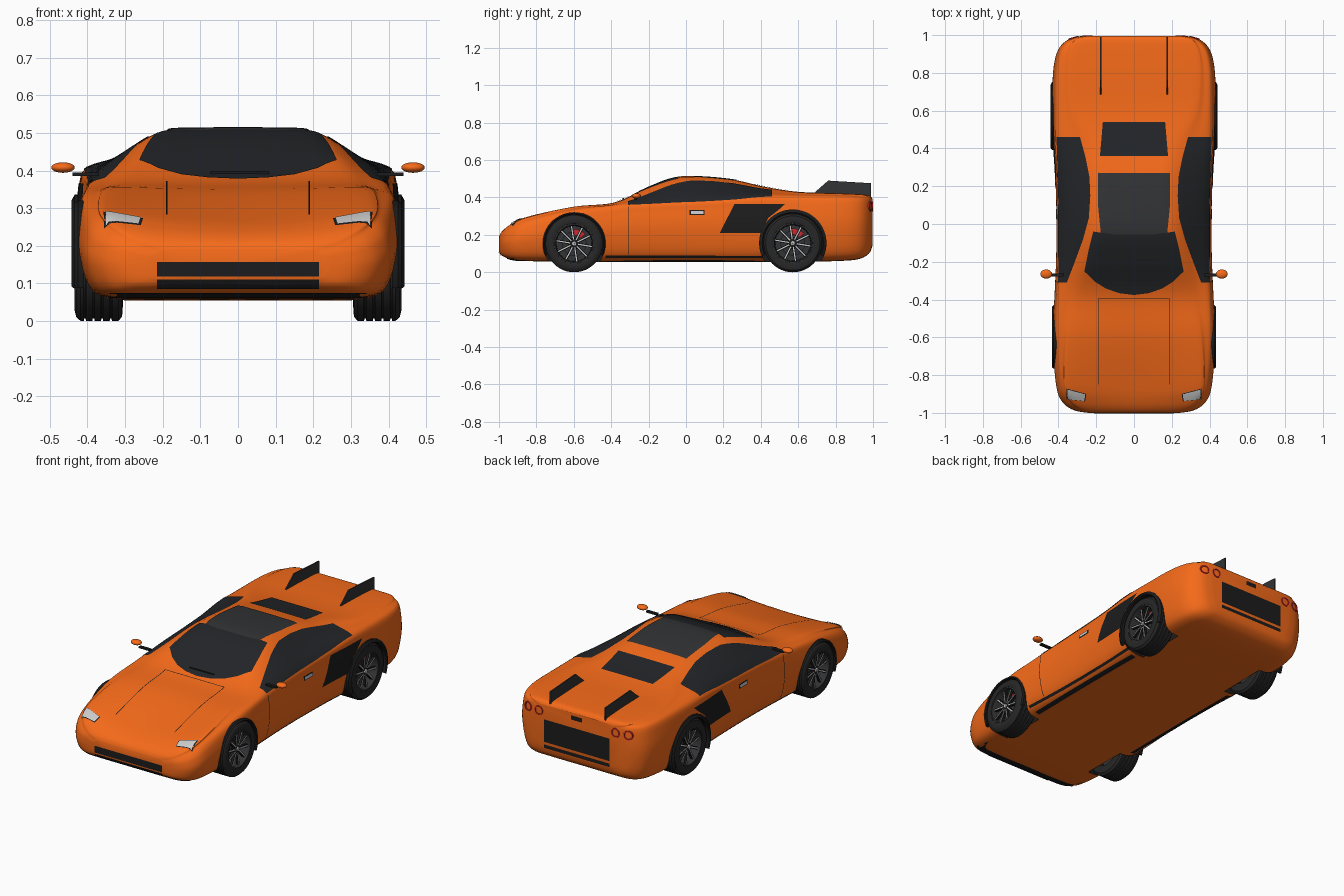
import bpy, bmesh, math
from mathutils import Vector, Matrix
from mathutils.bvhtree import BVHTree

if "Cube" in bpy.data.objects:
    bpy.data.objects.remove(bpy.data.objects["Cube"])

def material(name, r, g, b):
    m = bpy.data.materials.new(name)
    m.diffuse_color = (r, g, b, 1)
    m.use_nodes = True
    m.node_tree.nodes["Principled BSDF"].inputs["Base Color"].default_value = m.diffuse_color
    return m

ORANGE = material("orange_paint", .92, .145, .01)
BLACK = material("black_trim", .012, .012, .013)
GLASS = material("dark_glass", .016, .018, .021)
ROOF = material("roof_grey", .032, .033, .035)
RUBBER = material("rubber", .02, .02, .02)
SILVER = material("silver", .55, .56, .58)
RED = material("red", .6, .02, .025)

def make(name, bm, mat, angle=35):
    me = bpy.data.meshes.new(name)
    bm.to_mesh(me)
    bm.free()
    ob = bpy.data.objects.new(name, me)
    bpy.context.collection.objects.link(ob)
    me.materials.append(mat)
    smooth(ob, angle)
    return ob

def smooth(ob, angle=35):
    bpy.ops.object.select_all(action='DESELECT')
    ob.select_set(True)
    bpy.context.view_layer.objects.active = ob
    bpy.ops.object.shade_smooth_by_angle(angle=math.radians(angle))

def spline(pts, n, closed=False):
    out, c = [], len(pts)
    for i in range(c if closed else c - 1):
        k = [(i + d) % c if closed else min(max(i + d, 0), c - 1) for d in (-1, 0, 1, 2)]
        a, b, d, e = (pts[j] for j in k)
        for s in range(n):
            t = s / n
            out.append(tuple(.5 * (2*q + (r-p)*t + (2*p-5*q+4*r-u)*t*t + (3*q-p-3*r+u)*t**3)
                             for p, q, r, u in zip(a, b, d, e)))
    return out if closed else out + [pts[-1]]

def box(bm, size, matrix):
    bmesh.ops.create_cube(bm, size=1, matrix=matrix @ Matrix.Diagonal((*size, 1)))

# Body stations: y, bottom, top, half width, shoulder height, roof half width, hood dip
stations = [
    (-1, .11, .19, .24, .175, .18, 0), (-.985, .09, .218, .32, .195, .25, .004),
    (-.94, .07, .256, .38, .225, .315, .014), (-.85, .06, .298, .412, .268, .35, .024),
    (-.6, .057, .352, .43, .328, .335, .01), (-.38, .055, .374, .42, .355, .29, 0),
    (-.2, .055, .455, .412, .372, .24, 0), (-.07, .055, .503, .41, .38, .21, 0),
    (.05, .055, .512, .41, .385, .20, 0), (.25, .055, .495, .415, .395, .19, 0),
    (.42, .055, .457, .425, .405, .22, 0), (.6, .057, .430, .43, .402, .31, 0),
    (.8, .06, .423, .428, .40, .33, 0), (.92, .07, .418, .402, .395, .32, 0),
    (.978, .10, .412, .345, .385, .29, 0), (.996, .14, .395, .275, .37, .23, 0)]

def section(zb, zt, w, zs, wt, dip):
    h, r = zs - zb, zt - zs
    half = [(0, zb), (.55*w, zb), (.82*w, zb + .02*h), (.94*w, zb + .16*h), (w, zb + .55*h),
            (.985*w, zb + .85*h), (.95*w, zs), ((.95*w + wt)/2, zs + .53*r),
            (wt, zt - .06*r), (.5*wt, zt - .01*r - .7*dip), (0, zt - dip)]
    return spline(half + [(-x, z) for x, z in half[-2:0:-1]], 4, True)

bm = bmesh.new()
rings = [[bm.verts.new((x, y, z)) for x, z in section(*p)] for y, *p in spline(stations, 5)]
for a, b in zip(rings, rings[1:]):
    for i in range(len(a)):
        j = (i + 1) % len(a)
        bm.faces.new((a[i], a[j], b[j], b[i]))
bm.faces.new(rings[0])
bm.faces.new(rings[-1])
bmesh.ops.recalc_face_normals(bm, faces=bm.faces)
surface = BVHTree.FromBMesh(bm)
body = make("car_body", bm, ORANGE)

# Wheel wells cut out of the body, dark inside: y, tyre radius, arch radius, lip offset, tag
WHEELS = ((-.598, .153, .168, -.009, "front"), (.571, .156, .180, 0, "rear"))
cutters = []
for y, r, arch, off, tag in WHEELS:
    for s in (1, -1):
        bm = bmesh.new()
        bmesh.ops.create_cone(bm, cap_ends=True, segments=48, radius1=arch - .002, radius2=arch - .002, depth=.3,
                              matrix=Matrix.Translation((s*.44, y, r)) @ Matrix.Rotation(math.pi/2, 4, 'Y'))
        cut = make("well_cutter", bm, BLACK)
        cut.hide_render = True
        cutters.append(cut)
        mod = body.modifiers.new("well", 'BOOLEAN')
        mod.object, mod.operation, mod.solver = cut, 'DIFFERENCE', 'EXACT'
        mod.material_mode = 'TRANSFER'
bpy.context.view_layer.update()
cut_mesh = bpy.data.meshes.new_from_object(body.evaluated_get(bpy.context.evaluated_depsgraph_get()))
body.modifiers.clear()
body.data = cut_mesh
for c in cutters:
    bpy.data.objects.remove(c)
smooth(body)

# Panels laid on the body: an outline seen from one view, projected on the surface
VIEWS = {'side': (Vector((1, 0, 0)), lambda u, v: (2, u, v)),
         'front': (Vector((0, -1, 0)), lambda u, v: (u, -2, v)),
         'back': (Vector((0, 1, 0)), lambda u, v: (u, 2, v)),
         'top': (Vector((0, 0, 1)), lambda u, v: (u, v, 2)),
         'under': (Vector((0, 0, -1)), lambda u, v: (u, v, -2))}

def panel(name, pts, view, mat, lift=.003, pair=False):
    out, place = VIEWS[view]
    for s in ((1, -1) if pair else (1,)):
        bm = bmesh.new()
        f = bm.faces.new([bm.verts.new(place(*p)) for p in pts])
        bmesh.ops.triangulate(bm, faces=[f])
        for ax in range(3):
            if abs(out[ax]) < .5:
                n = Vector([float(i == ax) for i in range(3)])
                for k in range(-50, 51):
                    bmesh.ops.bisect_plane(bm, geom=bm.verts[:] + bm.edges[:] + bm.faces[:],
                                           plane_co=n * (k*.02 + .0013), plane_no=n)
        missed = []
        for v in bm.verts:
            hit, nor, _, _ = surface.ray_cast(v.co, -out)
            if hit is None:
                missed.append(v)
            else:
                v.co = hit + nor * lift
                v.co.x *= s
        bmesh.ops.delete(bm, geom=missed, context='VERTS')
        bm.normal_update()
        d = Vector((out.x * s, out.y, out.z))
        bmesh.ops.reverse_faces(bm, faces=[f for f in bm.faces if f.normal.dot(d) < 0])
        make(name, bm, mat, 60)

def rect(a, b, c, d):
    return [(a, c), (b, c), (b, d), (a, d)]

def mirrored(half):
    return half + [(-x, y) for x, y in reversed(half) if x]

# Glass and roof
panel("windshield", mirrored([(0, -.375), (.08, -.365), (.15, -.34), (.21, -.302), (.262, -.25), (.24, -.14),
                              (.215, -.04), (.1, -.055)]), 'top', GLASS)
panel("roof_panel", mirrored([(.175, -.055), (.19, .1), (.19, .27)]), 'top', ROOF)
panel("rear_window", mirrored([(.18, .36), (.165, .54)]), 'top', GLASS)
panel("side_window", [(.355, -.31), (.312, -.2), (.268, -.08), (.238, .03), (.23, .15), (.235, .25), (.255, .35),
                      (.285, .46), (.408, .46), (.400, .2), (.396, 0), (.399, -.31)], 'top', GLASS, pair=True)
# Side intakes, sills, door seams and handles
panel("side_intake", [(.18, .21), (.26, .365), (.53, .365), (.50, .337), (.44, .29), (.40, .21)],
      'side', BLACK, pair=True)
panel("sill_strip", rect(-.43, .41, .078, .09), 'side', BLACK, pair=True)
panel("sill_underside", rect(.325, .352, -.42, .4), 'under', BLACK, pair=True)
panel("door_seam", rect(-.308, -.304, .095, .35), 'side', BLACK, .0015, True)
panel("handle_frame", rect(.02, .1, .307, .332), 'side', BLACK, .002, True)
panel("door_handle", rect(.026, .094, .312, .327), 'side', SILVER, .006, True)
# Front end
panel("upper_grille", rect(-.215, .215, .118, .157), 'front', BLACK)
panel("lower_grille", rect(-.215, .215, .088, .111), 'front', BLACK)
panel("front_lip", rect(-.34, .34, .064, .077), 'front', BLACK)
lamp = [(.258, -.90), (.264, -.935), (.35, -.925), (.352, -.875)]
mid = [sum(c) / 4 for c in zip(*lamp)]
panel("headlight_surround", [tuple(m + 1.12*(c - m) for c, m in zip(p, mid)) for p in lamp], 'top', BLACK, .002, True)
panel("headlight", lamp, 'top', SILVER, .005, True)
panel("hood_seam", rect(.187, .191, -.85, -.395), 'top', BLACK, .0015, True)
panel("hood_rear_seam", rect(-.19, .19, -.397, -.393), 'top', BLACK, .0015)
# Rear end
panel("rear_grille", rect(-.21, .21, .18, .31), 'back', BLACK)
panel("rear_slot", rect(-.21, .21, .145, .165), 'back', BLACK)
panel("rear_latch", rect(-.035, .035, .355, .38), 'back', BLACK)

def lathe(bm, profile, centre, steps=48, start=0.0, sweep=2*math.pi):
    full = sweep > 6.28
    n = steps if full else steps + 1
    rows = []
    for i in range(n):
        a = start + sweep * i / steps
        rows.append([bm.verts.new((x, centre[0] + r*math.cos(a), centre[1] + r*math.sin(a))) for x, r in profile])
    for i in range(steps):
        a, b = rows[i], rows[(i + 1) % n]
        for j in range(len(profile) - 1):
            bm.faces.new((a[j], a[j+1], b[j+1], b[j]))
    bmesh.ops.recalc_face_normals(bm, faces=bm.faces)

def paired(name, build, mat, angle=35):
    for s in (1, -1):
        bm = bmesh.new()
        build(bm)
        if s < 0:
            bmesh.ops.scale(bm, vec=(-1, 1, 1), verts=bm.verts)
            bmesh.ops.reverse_faces(bm, faces=bm.faces)
        make(name, bm, mat, angle)

# Wheels: grooved tyre, rim, spokes, brake and arch lip
for y, r, arch, off, tag in WHEELS:
    tread = [(.305, .1), (.308, r - .012), (.318, r)]
    for g in (.335, .358, .381, .404):
        tread += [(g, r), (g + .001, r - .007), (g + .005, r - .007), (g + .006, r)]
    tread += [(.418, r), (.43, r - .011), (.435, .122), (.43, .107), (.415, .103), (.305, .1)]
    c = (y, r)
    paired(tag + "_tyre", lambda b: lathe(b, tread, c), RUBBER)
    paired(tag + "_rim", lambda b: lathe(b, [(.428, .107), (.428, .1), (.418, .096), (.35, .094), (.35, .001)], c), ROOF)
    paired(tag + "_brake_disc", lambda b: lathe(b, [(.35, .066), (.385, .066), (.385, .001)], c), ROOF)
    paired(tag + "_caliper", lambda b: lathe(b, [(.37, .045), (.395, .045), (.395, .078), (.37, .078), (.37, .045)],
                                             c, 10, .7, 1.0), RED)
    paired(tag + "_hub", lambda b: lathe(b, [(.40, .03), (.414, .026), (.418, .001)], c, 24), BLACK)
    paired(tag + "_hub_cap", lambda b: lathe(b, [(.412, .013), (.423, .011), (.424, .001)], c, 20), SILVER)
    def spokes(b, w, x):
        for i in range(10):
            m = Matrix.Translation((x, y, r)) @ Matrix.Rotation(i*math.pi/5 + .15, 4, 'X')
            box(b, (.014, w, .077), m @ Matrix.Translation((0, 0, .06)))
    paired(tag + "_spokes", lambda b: spokes(b, .014, .408), BLACK)
    paired(tag + "_spoke_edges", lambda b: spokes(b, .006, .4105), SILVER)
    q = r + .002
    lip = [(x + off, z) for x, z in ((.418, q), (.438, q), (.443, q + .006), (.434, arch), (.418, arch), (.418, q))]
    paired(tag + "_arch_lip", lambda b: lathe(b, lip, c, 40, -.4, math.pi + .8), BLACK)

# Wing mirrors
def mirror_head(b):
    bmesh.ops.create_uvsphere(b, u_segments=24, v_segments=12, radius=1,
                              matrix=Matrix.Translation((.465, -.265, .408)) @ Matrix.Diagonal((.031, .024, .014, 1)))
paired("wing_mirror", mirror_head, ORANGE)
paired("mirror_stalk", lambda b: box(b, (.07, .018, .009), Matrix.Translation((.405, -.27, .39))), BLACK)

# Wiper resting at the base of the windshield
bm = bmesh.new()
box(bm, (.155, .008, .008), Matrix.Translation((.005, -.335, .393)))
make("wiper", bm, BLACK)

# Rear fins
def fin(b):
    f = b.faces.new([b.verts.new((.172, y, z)) for y, z in ((.68, .42), (.76, .49), (.99, .476), (.99, .40))])
    ext = bmesh.ops.extrude_face_region(b, geom=[f])['geom']
    bmesh.ops.translate(b, vec=(.007, 0, 0), verts=[v for v in ext if isinstance(v, bmesh.types.BMVert)])
    bmesh.ops.recalc_face_normals(b, faces=b.faces)
paired("rear_fin", fin, ROOF)

# Tail lights: red rings facing along the surface normal
for x in (.245, .32):
    hit, nor, _, _ = surface.ray_cast(Vector((x, 2, .352)), Vector((0, -1, 0)))
    def ring(b):
        lathe(b, [(-.006, .018), (.003, .02), (.003, .026), (-.006, .028)], (0, 0), 32)
        b.transform(Matrix.Translation(hit) @ nor.to_track_quat('X', 'Z').to_matrix().to_4x4())
    paired("tail_light", ring, RED)
